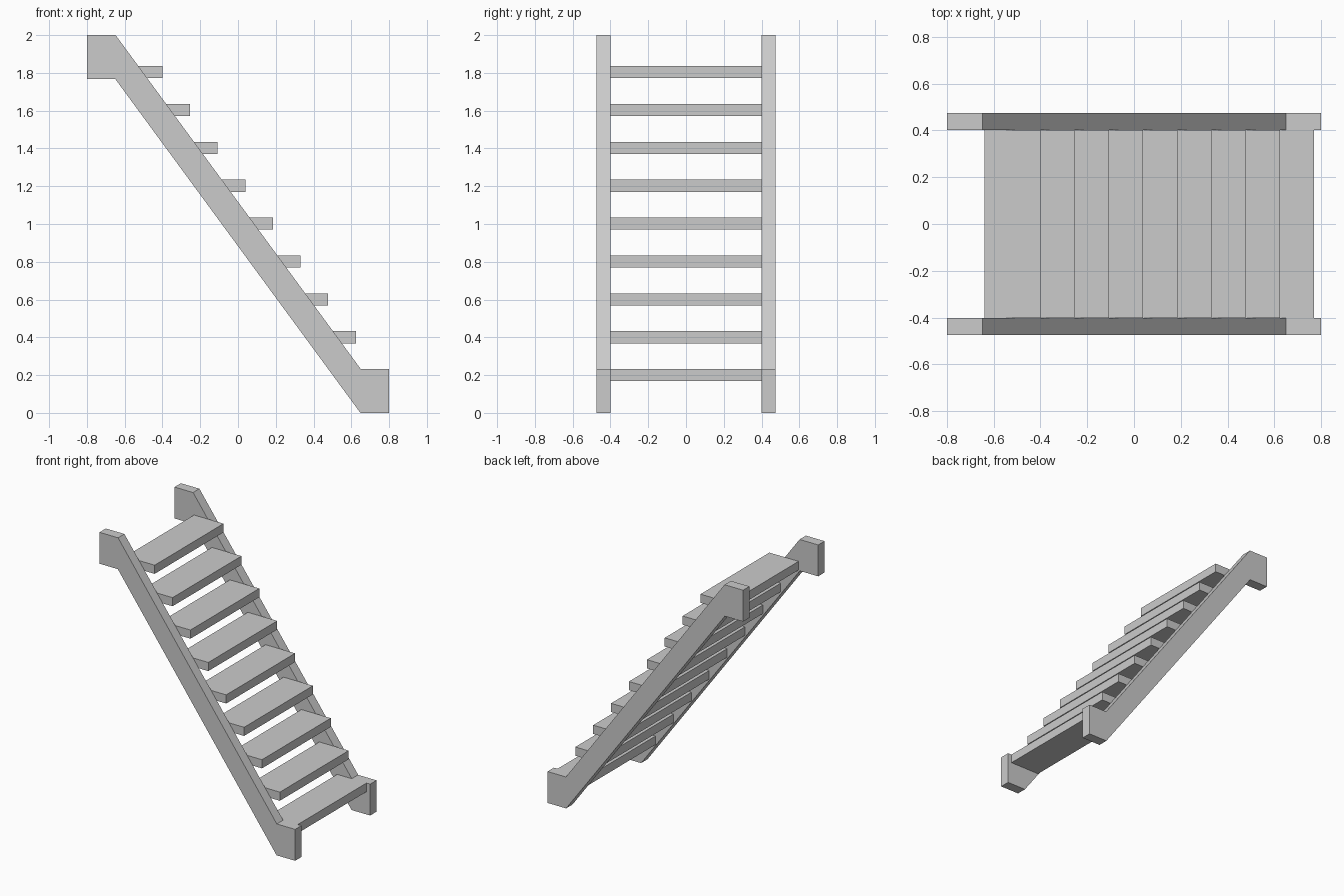
import bpy

if "Cube" in bpy.data.objects:
    bpy.data.objects.remove(bpy.data.objects["Cube"])


def extrude_profile(name, profile, y0, y1):
    """Solid made by sweeping an x-z outline from y0 to y1."""
    n = len(profile)
    verts = [(x, y, z) for y in (y0, y1) for x, z in profile]
    faces = [tuple(range(n)), tuple(range(2 * n - 1, n - 1, -1))]
    faces += [((i + 1) % n, i, i + n, (i + 1) % n + n) for i in range(n)]
    mesh = bpy.data.meshes.new(name)
    mesh.from_pydata(verts, [], faces)
    obj = bpy.data.objects.new(name, mesh)
    bpy.context.collection.objects.link(obj)
    return obj


# Side stringers: sloping boards with blocky level ends (outline runs counter-clockwise)
stringer = [(-0.8, 2.0), (-0.8, 1.768), (-0.65, 1.768), (0.648, 0.0),
            (0.8, 0.0), (0.8, 0.232), (0.65, 0.232), (-0.648, 2.0)]
extrude_profile("stringer_front", stringer, -0.475, -0.401)
extrude_profile("stringer_back", stringer, 0.401, 0.475)

# Nine evenly spaced treads between the stringers
COUNT, DEPTH, THICK = 9, 0.24, 0.064
for i in range(COUNT):
    t = i / (COUNT - 1)
    front = 0.77 - 1.17 * t
    top = 0.232 + 1.604 * t
    outline = [(front - DEPTH, top), (front - DEPTH, top - THICK),
               (front, top - THICK), (front, top)]
    extrude_profile(f"tread_{i + 1}", outline, -0.402, 0.402)
